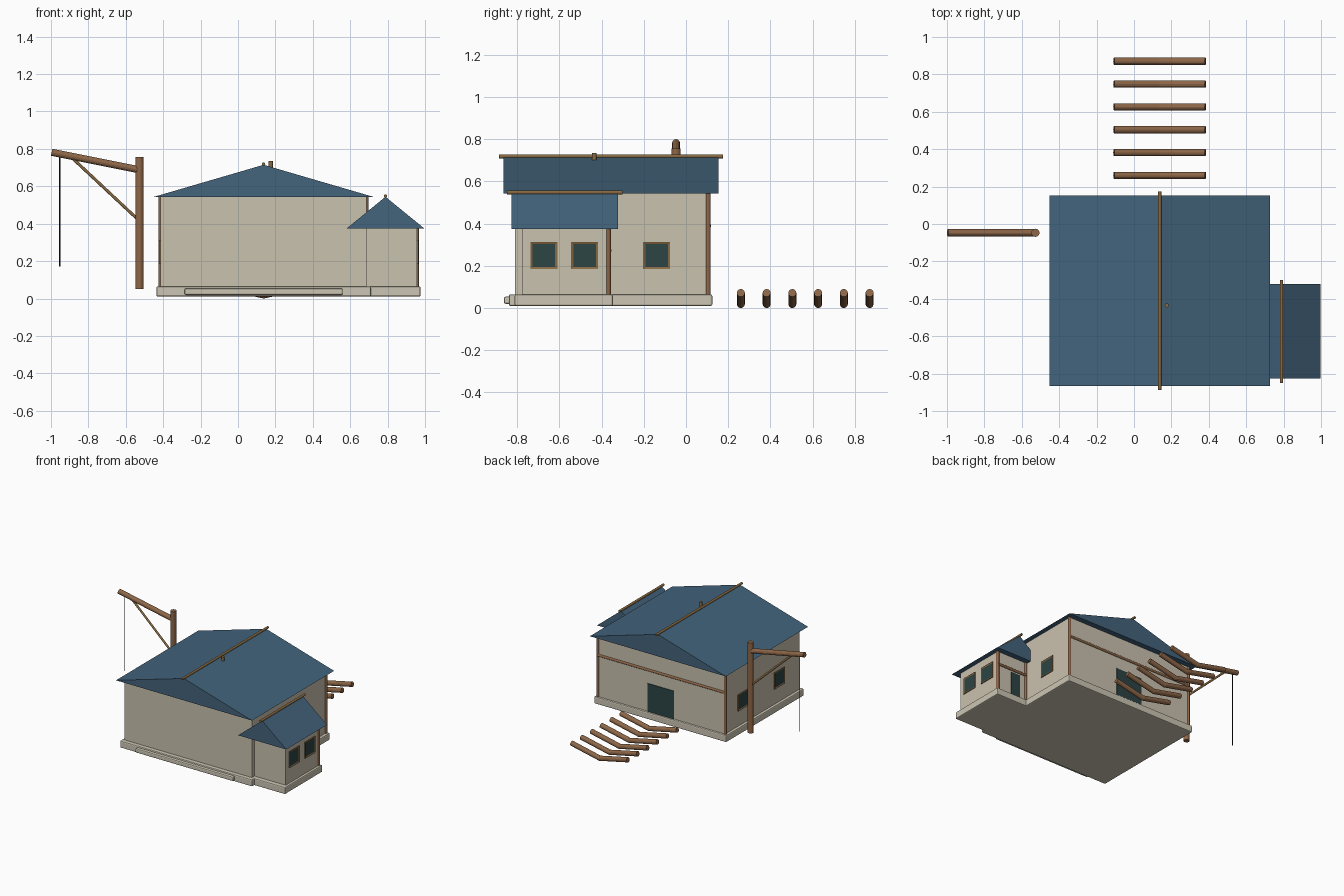
import bpy
import bmesh
from mathutils import Vector

if "Cube" in bpy.data.objects:
    bpy.data.objects.remove(bpy.data.objects["Cube"], do_unlink=True)


def material(name, rgb):
    m = bpy.data.materials.new(name)
    m.use_nodes = True
    m.diffuse_color = (*rgb, 1)
    bsdf = next(n for n in m.node_tree.nodes if n.type == 'BSDF_PRINCIPLED')
    bsdf.inputs["Base Color"].default_value = (*rgb, 1)
    bsdf.inputs["Roughness"].default_value = 0.8
    return m


PLASTER = material("plaster", (0.59, 0.54, 0.43))
STONE = material("foundation_stone", (0.60, 0.56, 0.45))
ROOF = material("blue_roof", (0.056, 0.125, 0.2))
WOOD = material("brown_wood", (0.27, 0.135, 0.065))
TRIM = material("tan_trim", (0.25, 0.145, 0.055))
GLASS = material("dark_teal", (0.025, 0.058, 0.058))
ROPE = material("dark_rope", (0.01, 0.015, 0.015))


def finish(name, bm, *mats):
    bmesh.ops.recalc_face_normals(bm, faces=bm.faces)
    mesh = bpy.data.meshes.new(name)
    bm.to_mesh(mesh)
    bm.free()
    for m in mats:
        mesh.materials.append(m)
    obj = bpy.data.objects.new(name, mesh)
    bpy.context.collection.objects.link(obj)
    return obj


def box_mesh(lo, hi):
    bm = bmesh.new()
    bmesh.ops.create_cube(bm, size=1)
    lo, hi = Vector(lo), Vector(hi)
    for v in bm.verts:
        v.co = (lo + hi) / 2 + v.co * (hi - lo)
    return bm


def box(name, lo, hi, mat, bevel=0):
    obj = finish(name, box_mesh(lo, hi), mat)
    if bevel:
        mod = obj.modifiers.new("soft_edges", 'BEVEL')
        mod.width, mod.segments = bevel, 2
    return obj


def rod(name, points, radius, mat):
    """Round timber along a path."""
    curve = bpy.data.curves.new(name, 'CURVE')
    curve.dimensions = '3D'
    curve.bevel_depth = radius
    curve.bevel_resolution = 4
    curve.use_fill_caps = True
    spline = curve.splines.new('POLY')
    spline.points.add(len(points) - 1)
    for p, co in zip(spline.points, points):
        p.co = (*co, 1)
    spline.use_smooth = False
    curve.materials.append(mat)
    obj = bpy.data.objects.new(name, curve)
    bpy.context.collection.objects.link(obj)
    return obj


def gable_roof(name, x0, x1, y0, y1, eave, top):
    """Closed triangular prism with its ridge along y."""
    bm = bmesh.new()
    mid = (x0 + x1) / 2
    tri = bm.faces.new([bm.verts.new(c) for c in
                        ((x0, y0, eave), (x1, y0, eave), (mid, y0, top))])
    ext = bmesh.ops.extrude_face_region(bm, geom=[tri], use_keep_orig=True)
    moved = [g for g in ext["geom"] if isinstance(g, bmesh.types.BMVert)]
    bmesh.ops.translate(bm, verts=moved, vec=(0, y1 - y0, 0))
    finish(name, bm, ROOF)
    rod(name + "_ridge_pole", [(mid, y0 - 0.022, top + 0.004),
                               (mid, y1 + 0.022, top + 0.004)], 0.009, TRIM)


def window(name, x, y, side):
    """Framed window on a wall facing +x or -x, with an inset pane."""
    half, z = 0.064, 0.249
    bm = box_mesh((x - 0.007, y - half, z - half), (x + 0.007, y + half, z + half))
    bm.normal_update()
    pane = [f for f in bm.faces if f.normal.x * side > 0.9]
    bmesh.ops.inset_region(bm, faces=pane, thickness=0.014, depth=-0.004)
    for f in pane:
        f.material_index = 1
    finish(name, bm, TRIM, GLASS)


# Foundation and front sill
box("main_foundation", (-0.436, -0.84, 0.01), (0.71, 0.125, 0.065), STONE, 0.008)
box("annex_foundation", (0.6, -0.812, 0.01), (0.976, -0.347, 0.065), STONE, 0.008)
box("front_sill", (-0.286, -0.863, 0.02), (0.56, -0.8, 0.054), STONE, 0.008)

# Walls
box("main_walls", (-0.415, -0.81, 0.06), (0.688, 0.11, 0.545), PLASTER)
box("annex_walls", (0.65, -0.778, 0.06), (0.958, -0.365, 0.378), PLASTER)

# Roofs
gable_roof("main_roof", -0.452, 0.726, -0.865, 0.153, 0.543, 0.715)
gable_roof("annex_roof", 0.58, 0.997, -0.827, -0.322, 0.374, 0.544)
rod("roof_peg", [(0.175, -0.435, 0.69), (0.175, -0.435, 0.735)], 0.011, TRIM)

# Timber framing on the back walls
for part, x0, x1, y, top, rail in (("main", -0.415, 0.688, 0.105, 0.543, 0.39),
                                   ("annex", 0.698, 0.956, -0.367, 0.375, 0.272)):
    for side, x in (("right", x0), ("left", x1)):
        rod(f"{part}_{side}_corner_post", [(x, y, 0.06), (x, y, top)], 0.011, WOOD)
    rod(f"{part}_back_rail", [(x0, y + 0.004, rail), (x1, y + 0.004, rail)],
        0.01, WOOD)

# Windows and doors
for i, y in enumerate((-0.674, -0.48)):
    window(f"annex_window_{i + 1}", 0.957, y, 1)
window("main_left_window", 0.687, -0.139, 1)
for i, y in enumerate((-0.11, -0.56)):
    window(f"main_right_window_{i + 1}", -0.415, y, -1)
box("main_door", (0.025, 0.106, 0.065), (0.255, 0.115, 0.285), GLASS)
box("annex_door", (0.755, -0.369, 0.065), (0.835, -0.36, 0.25), GLASS)

# Hoist
HY = -0.047
rod("hoist_post", [(-0.527, HY, 0.05), (-0.527, HY, 0.757)], 0.022, WOOD)
rod("hoist_arm", [(-0.996, HY, 0.782), (-0.527, HY, 0.688)], 0.019, WOOD)
rod("hoist_brace", [(-0.885, HY, 0.75), (-0.527, HY, 0.415)], 0.008, TRIM)
rod("hoist_rope", [(-0.953, HY, 0.77), (-0.953, HY, 0.17)], 0.003, ROPE)

# Row of sagging logs behind the house
for i in range(6):
    y = 0.26 + i * 0.122
    rod(f"log_{i + 1}", [(-0.107, y, 0.072), (0.137, y, 0.019), (0.382, y, 0.072)],
        0.019, WOOD)
